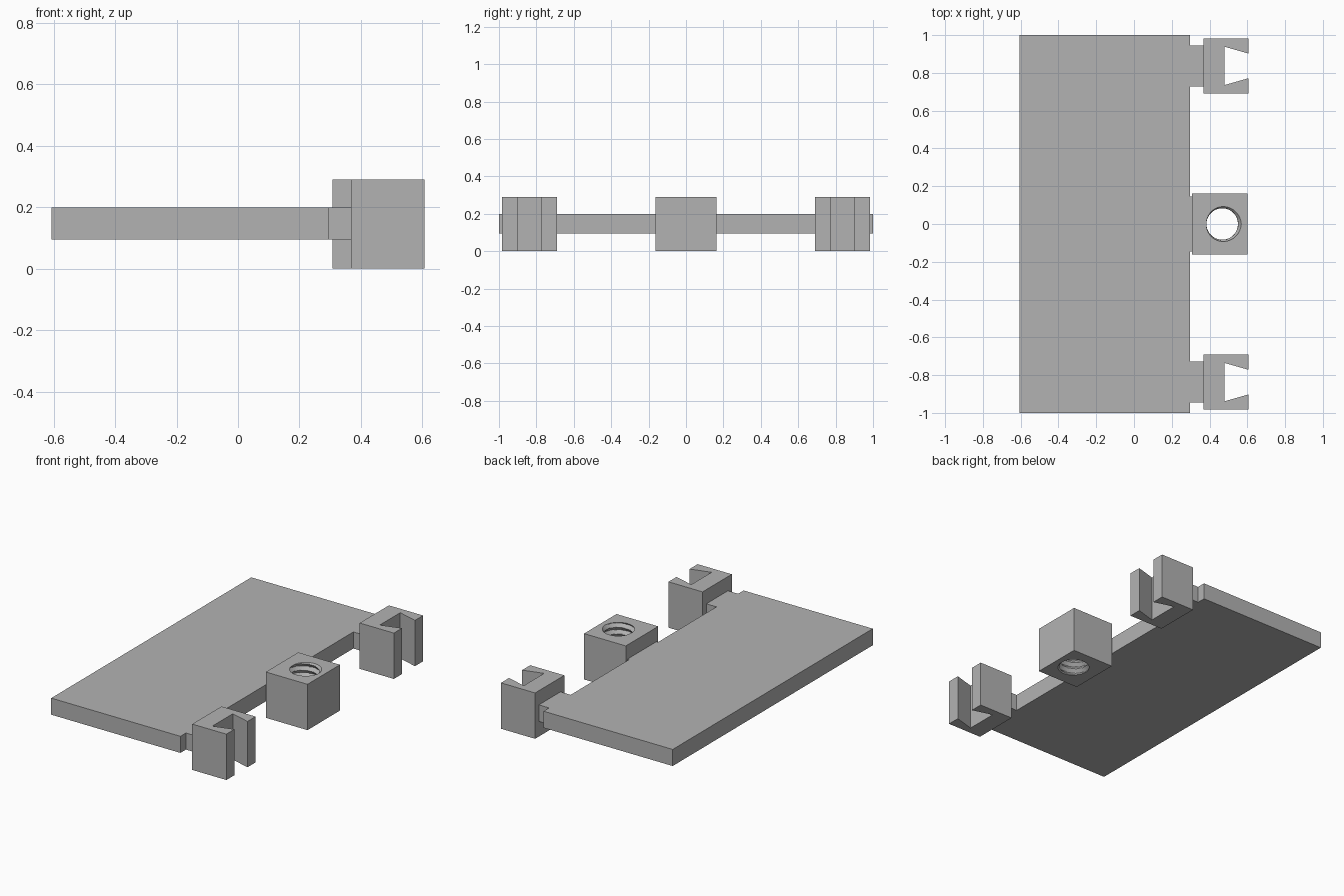
import bpy, bmesh, math

cube = bpy.data.objects.get("Cube")
if cube:
    bpy.data.objects.remove(cube, do_unlink=True)

grey = bpy.data.materials.new("plain grey")
grey.use_nodes = True
GREY = (0.45, 0.45, 0.45, 1)
grey.diffuse_color = GREY
grey.node_tree.nodes["Principled BSDF"].inputs["Base Color"].default_value = GREY


def finish(name, bm):
    bmesh.ops.recalc_face_normals(bm, faces=bm.faces)
    mesh = bpy.data.meshes.new(name)
    bm.to_mesh(mesh)
    bm.free()
    mesh.materials.append(grey)
    obj = bpy.data.objects.new(name, mesh)
    bpy.context.collection.objects.link(obj)
    return obj


def prism(name, outline, z0, z1):
    """Extrude a plan outline between two heights."""
    bm = bmesh.new()
    face = bm.faces.new([bm.verts.new((x, y, z0)) for x, y in outline])
    up = bmesh.ops.extrude_face_region(bm, geom=[face], use_keep_orig=True)["geom"]
    bmesh.ops.translate(bm, vec=(0, 0, z1 - z0),
                        verts=[v for v in up if isinstance(v, bmesh.types.BMVert)])
    return finish(name, bm)


def rect(x0, x1, y0, y1):
    return [(x0, y0), (x1, y0), (x1, y1), (x0, y1)]


PLATE_Z = (0.095, 0.2)
HEIGHT = 0.29

# Flat plate
prism("plate", rect(-0.607, 0.297, -1, 1), *PLATE_Z)

# Dovetail clips and their tabs, one at each end
for side, s in (("front", -1), ("back", 1)):
    mid = 0.837 * s
    prism(side + "_tab", rect(0.297, 0.368, mid - 0.108, mid + 0.108), *PLATE_Z)
    half = [(0.368, 0.146), (0.607, 0.146), (0.607, 0.065), (0.478, 0.102)]
    outline = half + [(x, -y) for x, y in reversed(half)]
    prism(side + "_clip", [(x, mid + y) for x, y in outline], 0, HEIGHT)

# Bridge joining the nut block to the plate
prism("nut_bridge", rect(0.297, 0.308, -0.145, 0.145), *PLATE_Z)

# Nut block with a helical threaded bore
SEGS, ROWS, PITCH = 48, 84, 0.042
CENTRE_X, R_MIN, R_MAX = 0.467, 0.083, 0.101


def thread_radius(angle, z):
    phase = ((z - HEIGHT) / PITCH - angle / math.tau) % 1
    return R_MIN + (R_MAX - R_MIN) * abs(1 - 2 * phase)


bm = bmesh.new()
rings = []
for row in range(ROWS + 1):
    z = HEIGHT * row / ROWS
    ring = []
    for i in range(SEGS):
        a = math.tau * i / SEGS
        r = thread_radius(a, z)
        ring.append(bm.verts.new((CENTRE_X + r * math.cos(a), r * math.sin(a), z)))
    rings.append(ring)
for low, high in zip(rings, rings[1:]):
    for i in range(SEGS):
        j = (i + 1) % SEGS
        bm.faces.new((low[i], low[j], high[j], high[i]))

corners = rect(0.308, 0.6, -0.162, 0.162)
bottom, top = [[bm.verts.new((x, y, z)) for x, y in corners] for z in (0, HEIGHT)]
for i in range(4):
    j = (i + 1) % 4
    bm.faces.new((bottom[i], bottom[j], top[j], top[i]))
for square, ring in ((bottom, rings[0]), (top, rings[-1])):
    edges = [bm.edges.get((loop[i], loop[i - 1]))
             for loop in (square, ring) for i in range(len(loop))]
    bmesh.ops.triangle_fill(bm, edges=edges, use_beauty=True)
finish("nut_block", bm)
